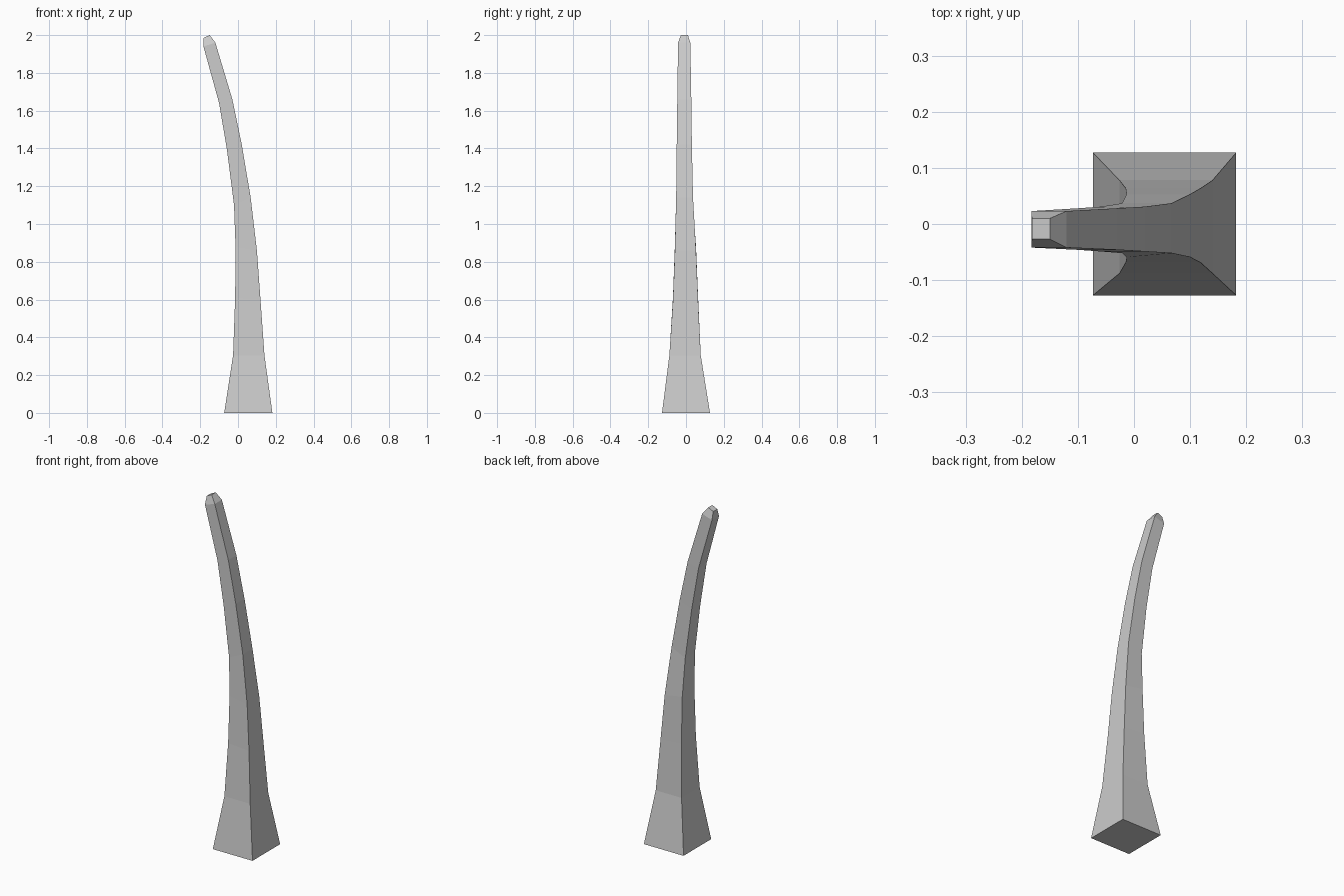
import bpy, bmesh

# Cross-sections: left x, left z, right x, right z, front y, back y
sections = [
    (-0.073, 0.00, 0.182, 0.00, -0.127, 0.127),
    (-0.026, 0.305, 0.140, 0.305, -0.088, 0.078),
    (-0.015, 0.61, 0.119, 0.60, -0.069, 0.064),
    (-0.013, 0.88, 0.100, 0.86, -0.059, 0.053),
    (-0.021, 1.10, 0.067, 1.14, -0.052, 0.037),
    (-0.058, 1.39, 0.020, 1.42, -0.049, 0.031),
    (-0.100, 1.64, -0.030, 1.66, -0.046, 0.028),
    (-0.183, 1.94, -0.120, 1.96, -0.042, 0.023),
    (-0.182, 1.985, -0.150, 2.00, -0.027, 0.010),
]

# Curved, tapering square horn lofted through the sections
bm = bmesh.new()
rings = []
for xl, zl, xr, zr, yf, yb in sections:
    rings.append([bm.verts.new(p) for p in
                  ((xl, yf, zl), (xr, yf, zr), (xr, yb, zr), (xl, yb, zl))])
for a, b in zip(rings, rings[1:]):
    for i in range(4):
        j = (i + 1) % 4
        bm.faces.new((a[i], a[j], b[j], b[i]))
bm.faces.new(rings[0][::-1])
bm.faces.new(rings[-1])
bmesh.ops.recalc_face_normals(bm, faces=bm.faces)

mesh = bpy.data.meshes.new("curved_horn")
bm.to_mesh(mesh)
bm.free()
horn = bpy.data.objects.new("curved_horn", mesh)
bpy.context.collection.objects.link(horn)
